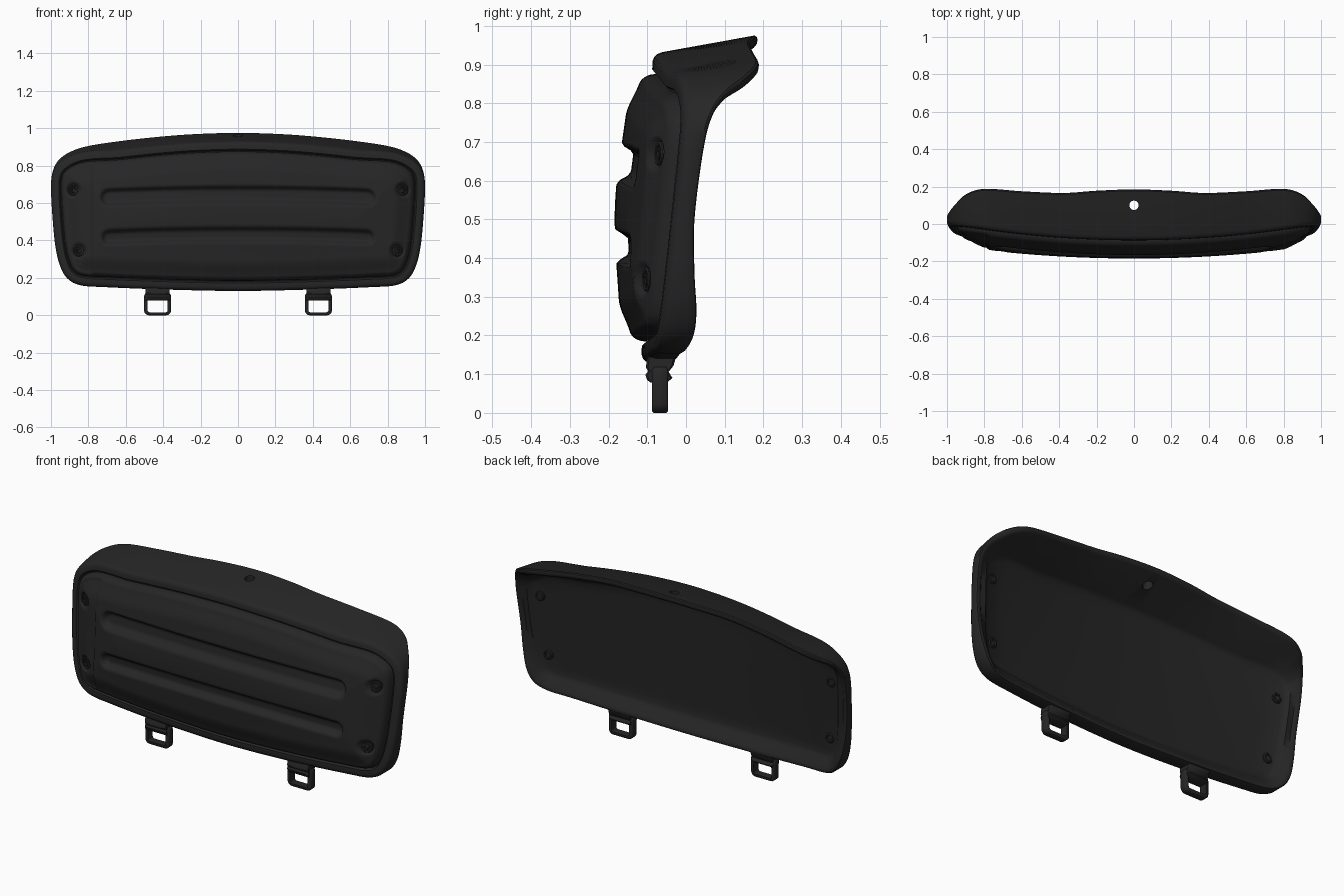
import bpy, bmesh, math
from mathutils import Vector

if "Cube" in bpy.data.objects:
    bpy.data.objects.remove(bpy.data.objects["Cube"])

black = bpy.data.materials.new("matte black")
black.diffuse_color = (0.019, 0.019, 0.019, 1)
black.use_nodes = True
black.node_tree.nodes["Principled BSDF"].inputs["Base Color"].default_value = black.diffuse_color


def sstep(t):
    t = max(0.0, min(1.0, t))
    return t * t * (3 - 2 * t)


def finish(name, bm, angle=35):
    me = bpy.data.meshes.new(name)
    bm.to_mesh(me)
    bm.free()
    ob = bpy.data.objects.new(name, me)
    bpy.context.collection.objects.link(ob)
    me.materials.append(black)
    bpy.ops.object.select_all(action='DESELECT')
    ob.select_set(True)
    bpy.context.view_layer.objects.active = ob
    bpy.ops.object.shade_smooth_by_angle(angle=math.radians(angle))
    return ob


def loft(rings, wrap=False, caps=None):
    """Bridge rings of points; caps: 'ngon' or a pair of end points."""
    bm = bmesh.new()
    vr = [[bm.verts.new(p) for p in r] for r in rings]
    n = len(vr[0])
    for k in range(len(vr) if wrap else len(vr) - 1):
        a, b = vr[k], vr[(k + 1) % len(vr)]
        for i in range(n):
            j = (i + 1) % n
            bm.faces.new((a[i], a[j], b[j], b[i]))
    if caps == 'ngon':
        bm.faces.new(vr[0])
        bm.faces.new(vr[-1])
    elif caps:
        for r, c in ((vr[0], caps[0]), (vr[-1], caps[1])):
            cv = bm.verts.new(c)
            for i in range(n):
                bm.faces.new((r[i], r[(i + 1) % n], cv))
    bmesh.ops.recalc_face_normals(bm, faces=bm.faces)
    return bm


# Half outline of the shell: x, z, depth of the back rim
half = [(0, .975, .185), (.2, .97, .178), (.38, .958, .166), (.6, .935, .175),
        (.8, .905, .188), (.9, .872, .16), (.96, .828, .105), (.99, .77, .068),
        (1.0, .68, .045), (.99, .5, .022), (.975, .36, .022), (.95, .26, .027),
        (.91, .195, .02), (.84, .16, .002), (.7, .15, -.012), (.4, .138, -.022),
        (0, .13, -.03)]
keys = [Vector(p) for p in [(x, z, y) for x, z, y in half] + [(-x, z, y) for x, z, y in half[-2:0:-1]]]
S, K = 8, len(keys)
outline = []
for i in range(K):
    a, b, c, d = (keys[(i + o) % K] for o in (-1, 0, 1, 2))
    for s in range(S):
        t = s / S
        outline.append(.5 * (2 * b + (c - a) * t + (2 * a - 5 * b + 4 * c - d) * t * t
                             + (3 * b - a - 3 * c + d) * t ** 3))
N = len(outline)


def base_y(x, z):
    """Bowed front plane of the shell."""
    return -.115 + .03 * (z - .15) / .8 + x * x * (.05 + .04 * (z - .2) / .6)


def inset(dist, drop):
    """Outline moved inwards; the top edge also drops towards the front."""
    pts = []
    for i, p in enumerate(outline):
        t = outline[(i + 1) % N] - outline[i - 1]
        nrm = Vector((t.y, -t.x)).normalized()      # inward for clockwise order
        fall = drop * sstep((p.y - .68) / .2) * (1 - .5 * sstep((abs(p.x) - .6) / .3))
        pts.append((p.x + nrm.x * dist, p.y + nrm.y * dist - fall))
    return pts


def front_ring(dist, off, drop=.045, scale=1):
    pts = [(x * scale, .52 + (z - .52) * scale) for x, z in inset(dist, drop)]
    return [(x, base_y(x, z) + off, z) for x, z in pts]


def rim_ring(dist, off):
    return [(x, p.z + off, z) for (x, z), p in zip(inset(dist, 0), outline)]


# Shell: front plate, outer wall, back rim, inner wall, back floor
scales = [.15, .3, .45, .6, .75, .88]
rings = [front_ring(.05, .015, scale=s) for s in scales]
rings += [front_ring(.05, .015), front_ring(.046, .004), front_ring(.042, 0),
          front_ring(.022, 0), front_ring(.01, .004), front_ring(.003, .012),
          front_ring(0, .024, .043),
          rim_ring(0, -.008), rim_ring(.004, -.002), rim_ring(.01, 0),
          rim_ring(.022, -.002), rim_ring(.032, -.01),
          front_ring(.062, .055), front_ring(.074, .043), front_ring(.092, .036)]
rings += [front_ring(.092, .034, scale=s) for s in reversed(scales)]
yc = base_y(0, .52)
shell = finish("shell", loft(rings, caps=((0, yc + .015, .52), (0, yc + .034, .52))))

# Hole through the top ledge
bpy.ops.mesh.primitive_cylinder_add(vertices=24, radius=.025, depth=.3, location=(0, .1, .97))
cutter = bpy.context.object
cutter.hide_render = True
mod = shell.modifiers.new("hole", 'BOOLEAN')
mod.object, mod.solver, mod.operation = cutter, 'EXACT', 'DIFFERENCE'
bpy.context.view_layer.objects.active = shell
bpy.ops.object.modifier_apply(modifier=mod.name)
bpy.data.objects.remove(cutter)

# Pad surface: domed, two long grooves, bolt dips, a step near one end
pad_edge = inset(.054, .045)
bolts = [(sx * x, z) for sx in (-1, 1) for x, z in ((.88, .67), (.85, .345))]


def edge_dist(x, z):
    """Distance to the pad edge, measured to its nearest two segments."""
    k = min(range(N), key=lambda i: (x - pad_edge[i][0]) ** 2 + (z - pad_edge[i][1]) ** 2)
    best, p = 9, Vector((x, z))
    for i in (k - 1, k):
        a, b = Vector(pad_edge[i]), Vector(pad_edge[(i + 1) % N])
        t = max(0, min(1, (p - a).dot(b - a) / (b - a).length_squared))
        best = min(best, (p - a.lerp(b, t)).length)
    return best


def pad_y(x, z, dips=True):
    d = edge_dist(x, z)
    w = min(1, d / .026)
    h = (-.012 + .04 * math.sqrt(w * (2 - w)) + .03 * sstep(d / .11)
         + .025 * sstep(d / .34))
    for zc, hw in ((.645, .052), (.432, .046)):
        dx = max(0, abs(x) - .69)
        r = math.hypot(dx, z - (zc - .03 * x * x))
        h -= .034 * sstep((hw - r) / .028)
    h -= .01 * sstep((-.775 - x) / .012) * sstep(d / .03)
    if dips:
        for bx, bz in bolts:
            h -= .014 * sstep((.043 - math.hypot(x - bx, z - bz)) / .014)
    return base_y(x, z) - h


def side(i0, i1, n):
    """Resample a stretch of the pad edge evenly into n + 1 points."""
    step = 1 if i1 > i0 else -1
    pts = [Vector(pad_edge[i % N]) for i in range(i0, i1 + step, step)]
    acc = [0]
    for a, b in zip(pts, pts[1:]):
        acc.append(acc[-1] + (b - a).length)
    out, k = [], 0
    for i in range(n + 1):
        f = i / n
        f = f - .09 * math.sin(2 * math.pi * f)     # finer rows near the ends
        t = acc[-1] * f
        while k < len(pts) - 2 and acc[k + 1] < t:
            k += 1
        out.append(pts[k].lerp(pts[k + 1], (t - acc[k]) / (acc[k + 1] - acc[k])))
    return out


U, V = 160, 96
cT, cB = 44, 96                                     # corner samples on the right
top, bot = side(-cT, cT, U), side(N - cB, cB, U)
lef, rig = side(N - cT, N - cB, V), side(cT, cB, V)
bm = bmesh.new()
grid = []
for j in range(V + 1):
    v, row = j / V, []
    v -= .09 * math.sin(2 * math.pi * v)
    for i in range(U + 1):
        u = i / U
        u -= .09 * math.sin(2 * math.pi * u)
        p = (top[i] * (1 - v) + bot[i] * v + lef[j] * (1 - u) + rig[j] * u
             - top[0] * (1 - u) * (1 - v) - top[U] * u * (1 - v)
             - bot[0] * (1 - u) * v - bot[U] * u * v)
        row.append(bm.verts.new((p.x, pad_y(p.x, p.y), p.y)))
    grid.append(row)
for j in range(V):
    for i in range(U):
        bm.faces.new((grid[j][i], grid[j + 1][i], grid[j + 1][i + 1], grid[j][i + 1]))
finish("front_pad", bm, 70)

# Bolts on the pad and matching nuts on the back
for k, (bx, bz) in enumerate(bolts):
    e = .03
    n = Vector(((pad_y(bx + e, bz, False) - pad_y(bx - e, bz, False)) / (2 * e), -1,
                (pad_y(bx, bz + e, False) - pad_y(bx, bz - e, False)) / (2 * e)))
    n = (n * .6 + Vector((0, -.4, 0))).normalized()
    rot = n.to_track_quat('Z', 'Y').to_matrix()
    centre = Vector((bx, pad_y(bx, bz), bz))
    prof = [(.031, -.008), (.031, .003), (.027, .006), (.021, .005), (.019, .001),
            (.016, .001), (.014, .004), (.009, .005), (.007, -.002)]
    rr = [[centre + rot @ Vector((r * math.cos(a * math.pi / 12), r * math.sin(a * math.pi / 12), h))
           for a in range(24)] for r, h in prof]
    finish("bolt_%d" % k, loft(rr, caps='ngon'))
    by = base_y(bx, bz) + .034
    prof = [(.027, -.01), (.027, .004), (.022, .008), (.016, .008), (.013, .002)]
    rr = [[(bx + r * math.cos(a * math.pi / 10), by + h, bz + r * math.sin(a * math.pi / 10))
           for a in range(20)] for r, h in prof]
    finish("nut_%d" % k, loft(rr, caps='ngon'))


def rounded_rect(cx, hw, z0, z1, r, y):
    pts = []
    for k, (sx, zc) in enumerate(((1, z1 - r), (-1, z1 - r), (-1, z0 + r), (1, z0 + r))):
        for s in range(6):
            a = math.pi / 2 * (k + s / 5)
            pts.append((cx + sx * (hw - r) + r * math.cos(a), y, zc + r * math.sin(a)))
    return pts


# Hanging buckles: loop and ribbed clip
clip = [(-.092, .078), (-.101, .086), (-.105, .098), (-.098, .108), (-.104, .118),
        (-.1, .14), (-.09, .158), (-.034, .158), (-.026, .145), (-.032, .122),
        (-.045, .106), (-.035, .09), (-.05, .078)]
for name, cx in (("left", -.43), ("right", .43)):
    y0, y1, c = -.088, -.046, .005
    rr = [rounded_rect(cx, .072 - c, c, .125 - c, .022, y0), rounded_rect(cx, .072, 0, .125, .025, y0 + c),
          rounded_rect(cx, .072, 0, .125, .025, y1 - c), rounded_rect(cx, .072 - c, c, .125 - c, .022, y1),
          rounded_rect(cx, .053, .016, .086, .01, y1), rounded_rect(cx, .053, .016, .086, .01, y0)]
    finish(name + "_buckle_loop", loft(rr, wrap=True), 50)
    rr = [[(cx + x, -.067 + (y + .067) * s, z) for y, z in clip]
          for x, s in ((-.064, .85), (-.058, 1), (.058, 1), (.064, .85))]
    finish(name + "_buckle_clip", loft(rr, caps='ngon'), 40)
